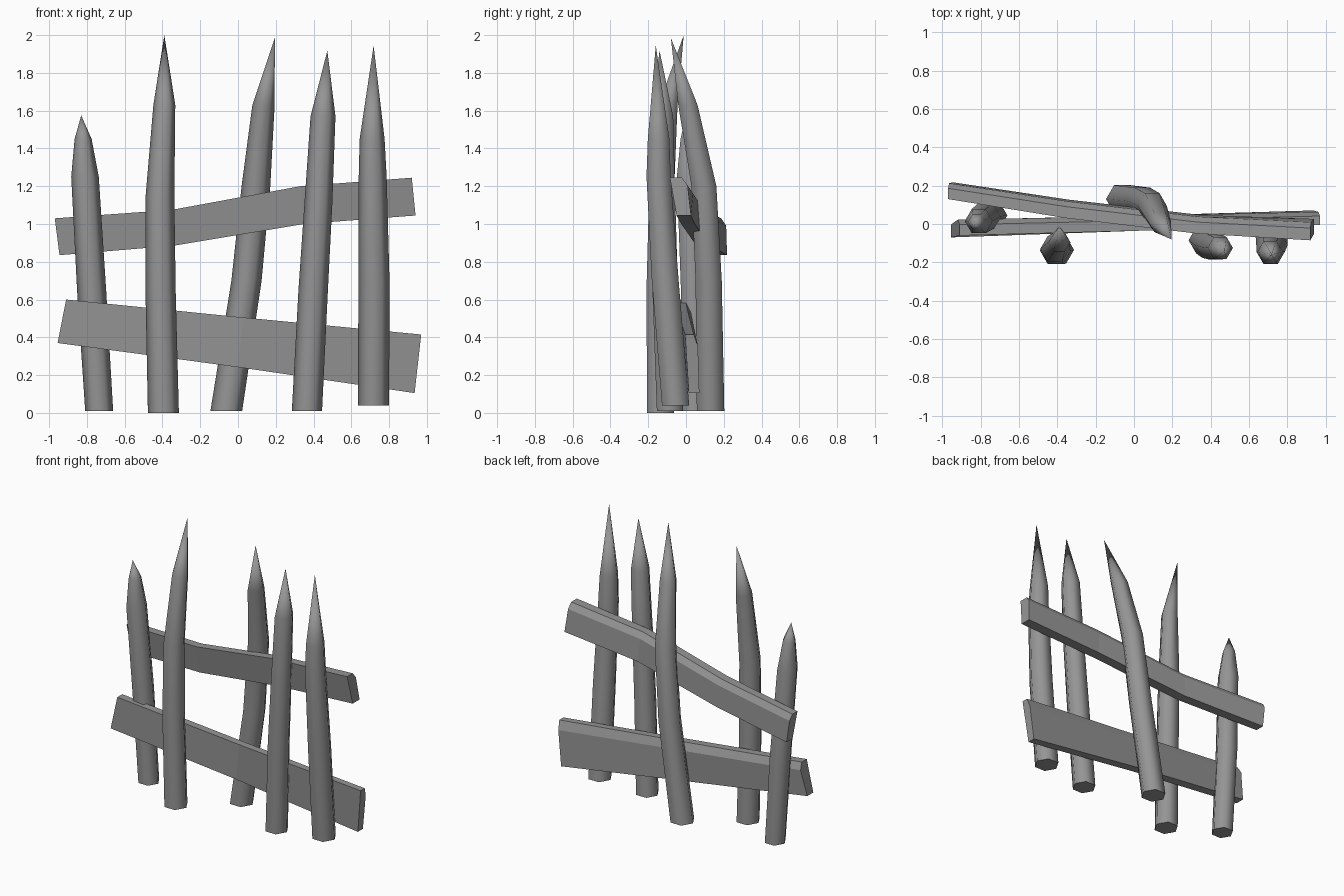
import bpy, bmesh, math

if "Cube" in bpy.data.objects:
    bpy.data.objects.remove(bpy.data.objects["Cube"])

wood = bpy.data.materials.new("grey_wood")
wood.diffuse_color = (0.3, 0.3, 0.3, 1)
wood.use_nodes = True
wood.node_tree.nodes["Principled BSDF"].inputs["Base Color"].default_value = wood.diffuse_color


def loft(name, rings, tip=None, smooth=False):
    """Skin a list of cross-sections; close with caps or a pointed tip."""
    bm = bmesh.new()
    loops = [[bm.verts.new(p) for p in ring] for ring in rings]
    n = len(loops[0])
    for a, b in zip(loops, loops[1:]):
        for i in range(n):
            j = (i + 1) % n
            bm.faces.new((a[i], a[j], b[j], b[i]))
    bm.faces.new(loops[0][::-1])
    if tip:
        point = bm.verts.new(tip)
        for i in range(n):
            bm.faces.new((loops[-1][i], loops[-1][(i + 1) % n], point))
    else:
        bm.faces.new(loops[-1])
    bmesh.ops.recalc_face_normals(bm, faces=bm.faces)
    mesh = bpy.data.meshes.new(name)
    bm.to_mesh(mesh)
    bm.free()
    mesh.materials.append(wood)
    obj = bpy.data.objects.new(name, mesh)
    bpy.context.collection.objects.link(obj)
    if smooth:
        bpy.ops.object.select_all(action='DESELECT')
        obj.select_set(True)
        bpy.context.view_layer.objects.active = obj
        bpy.ops.object.shade_smooth_by_angle(angle=math.radians(65))
    return obj


def stake(name, path, tip):
    """Six-sided bent stake; path holds (x, y, z, radius)."""
    rings = []
    for x, y, z, r in path:
        rings.append([(x + r * math.cos(k * math.pi / 3),
                       y + r * math.sin(k * math.pi / 3), z) for k in range(6)])
    loft(name, rings, tip, smooth=True)


def plank(name, stations):
    """Board with a chamfered back top edge; station = (top front, bottom front, thickness)."""
    rings = []
    for (xt, yt, zt), (xb, yb, zb), t in stations:
        xc, zc = xt + (xb - xt) * 0.2, zt + (zb - zt) * 0.2
        rings.append([(xt, yt, zt), (xt, yt + t * 0.75, zt),
                      (xc, yt + t * 1.1, zc),
                      (xb, yb + t * 0.9, zb), (xb, yb, zb)])
    loft(name, rings)


# Pointed stakes, left to right
stake("stake_far_left",
      [(-0.735, 0.045, 0.01, 0.074), (-0.775, 0.04, 0.65, 0.077),
       (-0.81, 0.015, 1.25, 0.073), (-0.82, 0.01, 1.45, 0.045)],
      (-0.83, 0.0, 1.575))
stake("stake_left",
      [(-0.395, -0.135, 0.0, 0.082), (-0.41, -0.14, 0.65, 0.08),
       (-0.413, -0.13, 1.15, 0.076), (-0.39, -0.095, 1.63, 0.058)],
      (-0.39, -0.012, 2.0))
stake("stake_middle",
      [(-0.062, 0.13, 0.01, 0.084), (0.045, 0.12, 0.7, 0.08),
       (0.095, 0.095, 1.2, 0.076), (0.135, 0.01, 1.63, 0.059)],
      (0.195, -0.08, 1.985))
stake("stake_right",
      [(0.365, -0.085, 0.01, 0.08), (0.398, -0.11, 0.65, 0.078),
       (0.425, -0.12, 1.1, 0.074), (0.45, -0.125, 1.57, 0.066)],
      (0.473, -0.14, 1.918))
stake("stake_far_right",
      [(0.717, -0.055, 0.04, 0.083), (0.72, -0.11, 0.7, 0.082),
       (0.713, -0.145, 1.25, 0.074), (0.71, -0.145, 1.45, 0.066)],
      (0.718, -0.16, 1.945))

# Crooked rails
plank("upper_rail",
      [((-0.97, 0.13, 1.03), (-0.945, 0.15, 0.835), 0.075),
       ((-0.35, 0.03, 1.075), (-0.34, 0.055, 0.885), 0.08),
       ((0.33, -0.05, 1.2), (0.35, -0.025, 1.0), 0.08),
       ((0.92, -0.085, 1.245), (0.94, -0.05, 1.045), 0.085)])
plank("lower_rail",
      [((-0.91, -0.06, 0.6), (-0.955, -0.07, 0.37), 0.075),
       ((0.03, -0.035, 0.505), (0.0, -0.02, 0.242), 0.07),
       ((0.97, -0.005, 0.415), (0.935, 0.015, 0.105), 0.062)])
